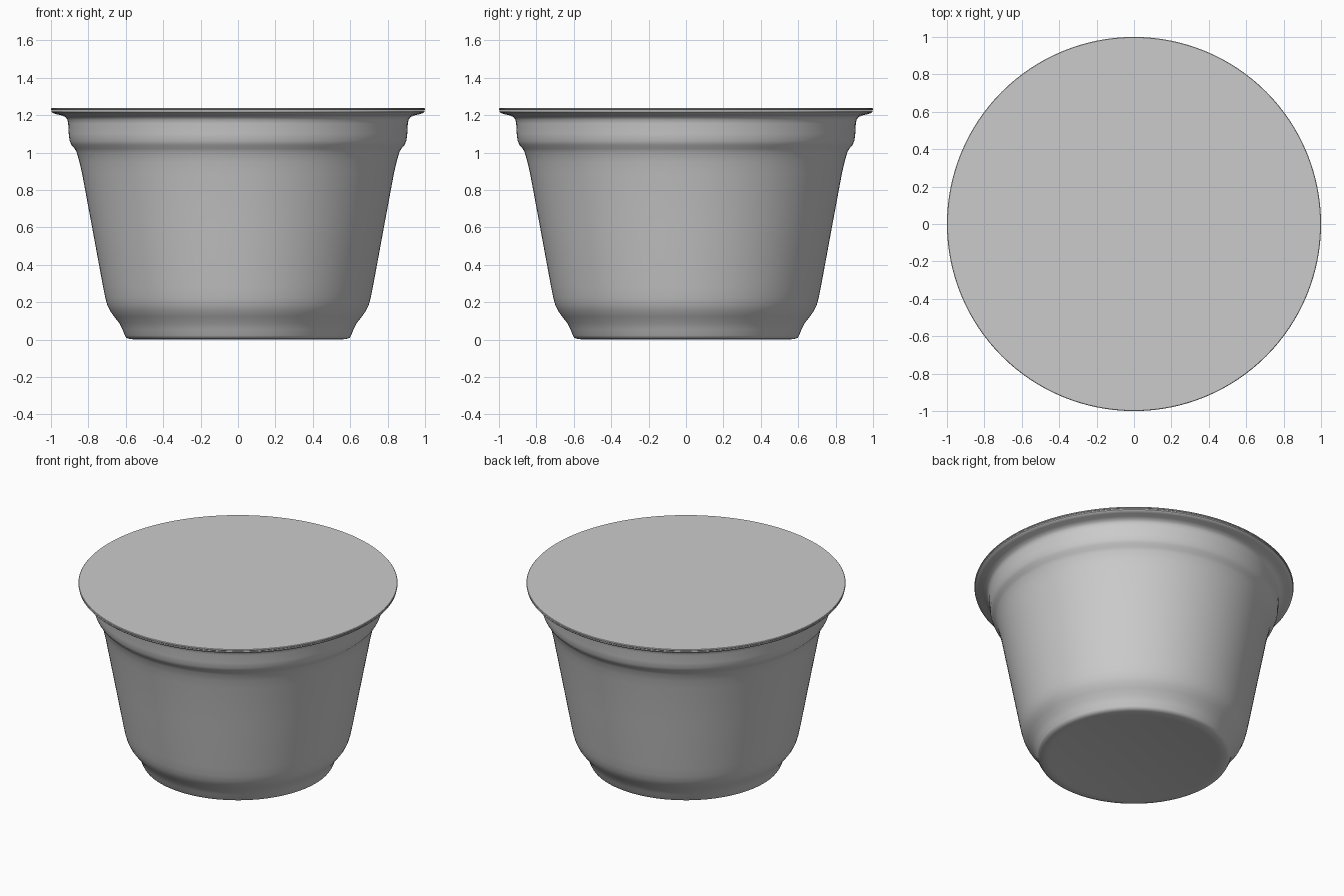
import bpy, bmesh, math

SEGMENTS = 128


def lathe(name, profile, angle=40):
    """Spin an (r, z) profile around z; ends at r = 0 become poles."""
    bm = bmesh.new()
    verts = [bm.verts.new((r, 0, z)) for r, z in profile]
    edges = [bm.edges.new(pair) for pair in zip(verts, verts[1:])]
    bmesh.ops.spin(bm, geom=verts + edges, cent=(0, 0, 0), axis=(0, 0, 1),
                   angle=2 * math.pi, steps=SEGMENTS)
    bmesh.ops.remove_doubles(bm, verts=bm.verts, dist=1e-5)
    bmesh.ops.recalc_face_normals(bm, faces=bm.faces)
    mesh = bpy.data.meshes.new(name)
    bm.to_mesh(mesh)
    bm.free()
    obj = bpy.data.objects.new(name, mesh)
    bpy.context.collection.objects.link(obj)
    bpy.ops.object.select_all(action='DESELECT')
    obj.select_set(True)
    bpy.context.view_layer.objects.active = obj
    bpy.ops.object.shade_smooth_by_angle(angle=math.radians(angle))
    return obj


# Cup: outer wall from base up to the flange, then back down inside
outer = [(0, 0.004), (0.52, 0.004), (0.54, 0.0), (0.58, 0.003), (0.598, 0.01),
         (0.605, 0.022), (0.618, 0.055), (0.635, 0.088), (0.662, 0.123),
         (0.683, 0.152), (0.699, 0.185), (0.710, 0.225), (0.722, 0.285),
         (0.78, 0.60), (0.834, 0.89), (0.848, 0.95), (0.862, 1.0),
         (0.874, 1.022), (0.890, 1.04), (0.900, 1.062), (0.905, 1.10),
         (0.908, 1.155), (0.912, 1.175), (0.922, 1.19), (0.945, 1.199),
         (0.975, 1.206), (0.990, 1.211), (0.997, 1.218)]
inner = [(0.997, 1.226), (0.90, 1.222), (0.885, 1.19), (0.883, 1.07),
         (0.845, 1.0), (0.70, 0.285), (0.66, 0.15), (0.59, 0.03), (0, 0.024)]
lathe("cup", outer + inner)

# Lid: thin flat foil disc sealed on the flange
lathe("lid", [(0, 1.227), (0.997, 1.227), (1.0, 1.230), (1.0, 1.235),
              (0.997, 1.238), (0, 1.238)], angle=30)
